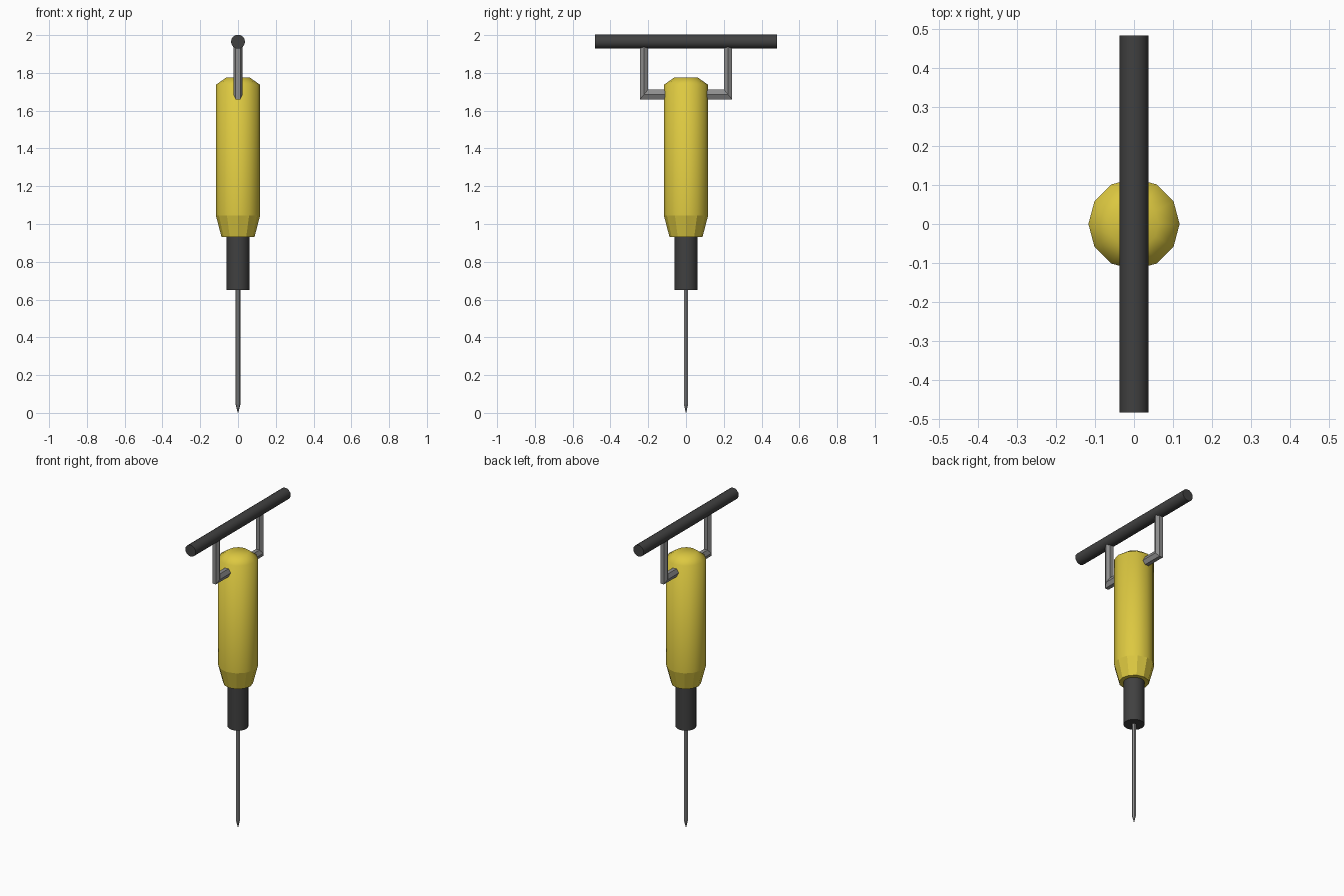
import bpy, bmesh, math

if "Cube" in bpy.data.objects:
    bpy.data.objects.remove(bpy.data.objects["Cube"])


def material(name, rgb):
    m = bpy.data.materials.new(name)
    m.diffuse_color = (*rgb, 1)
    m.use_nodes = True
    m.node_tree.nodes["Principled BSDF"].inputs["Base Color"].default_value = m.diffuse_color
    return m


YELLOW = material("yellow paint", (0.72, 0.58, 0.052))
DARK = material("dark rubber", (0.052, 0.052, 0.052))
STEEL = material("grey steel", (0.27, 0.27, 0.27))


def loft(name, rings, mat, smooth=(), caps=True):
    """Skin a list of point rings; bands listed in smooth are smooth shaded."""
    bm = bmesh.new()
    vs = [[bm.verts.new(p) for p in ring] for ring in rings]
    n = len(rings[0])
    for b in range(len(vs) - 1):
        for i in range(n):
            j = (i + 1) % n
            f = bm.faces.new((vs[b][i], vs[b][j], vs[b + 1][j], vs[b + 1][i]))
            f.smooth = b in smooth
    if caps:
        for end in (vs[0], vs[-1]):
            bm.faces.new(end)
    bmesh.ops.recalc_face_normals(bm, faces=bm.faces)
    for e in bm.edges:   # keep borders of flat areas crisp
        e.smooth = all(f.smooth for f in e.link_faces)
    me = bpy.data.meshes.new(name)
    bm.to_mesh(me)
    bm.free()
    me.materials.append(mat)
    ob = bpy.data.objects.new(name, me)
    bpy.context.collection.objects.link(ob)
    return ob


def circle(n):
    return [(math.cos(2 * math.pi * i / n), math.sin(2 * math.pi * i / n)) for i in range(n)]


def lathe(name, profile, n, mat, smooth=()):
    return loft(name, [[(r * c, r * s, z) for c, s in circle(n)] for r, z in profile], mat, smooth)


# Body: faceted nose taper, smooth barrel and domed shoulder
body = lathe("body", [(0.087, 0.93), (0.117, 1.045), (0.117, 1.737), (0.063, 1.775)],
             12, YELLOW, smooth=(1, 2))
for p in body.data.polygons:
    if p.normal.z > 0.99:
        p.use_smooth = True
for e in body.data.edges:   # soften the rim of the top cap
    if all(body.data.vertices[v].co.z > 1.77 for v in e.vertices):
        e.use_edge_sharp = False

# Chuck and chisel bit
lathe("chuck", [(0.061, 0.65), (0.061, 0.94)], 16, DARK, smooth=(0,))
lathe("chisel_bit", [(0.001, 0.0), (0.013, 0.045), (0.013, 0.66)], 6, STEEL)

# Crossbar grip along y
loft("handle_bar", [[(0.037 * c, y, 1.965 + 0.037 * s) for c, s in circle(16)]
                    for y in (-0.483, 0.483)], DARK, smooth=(0,))

# Mitred hexagonal brackets from the body up to the grip
for side, label in ((-1, "front"), (1, "back")):
    yc, zc, r = 0.222, 1.686, 0.025
    hexa = [(r * c, r * s) for c, s in circle(6)]
    loft(label + "_bracket", [
        [(x, side * (yc + o), 1.955) for x, o in hexa],
        [(x, side * (yc + o), zc - 1.2 * o) for x, o in hexa],
        [(x, side * 0.09, zc - 1.2 * o) for x, o in hexa]], STEEL)
